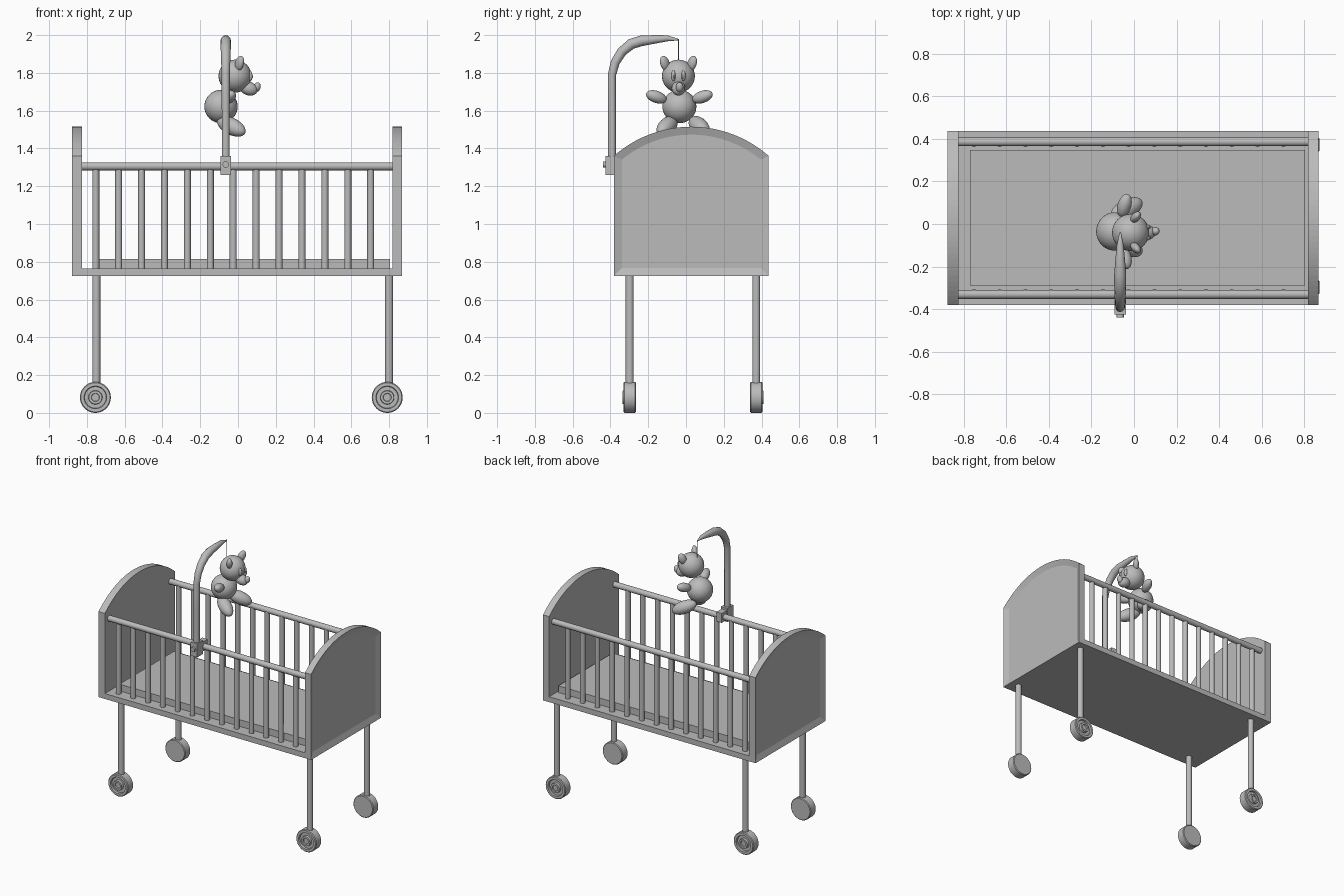
import bpy, bmesh, math
from mathutils import Vector, Matrix

old = bpy.data.objects.get("Cube")
if old:
    bpy.data.objects.remove(old, do_unlink=True)

grey = bpy.data.materials.new("plain_grey")
grey.use_nodes = True
COLOUR = (0.5, 0.5, 0.5, 1)
grey.diffuse_color = COLOUR
grey.node_tree.nodes["Principled BSDF"].inputs["Base Color"].default_value = COLOUR


def finish(name, bm, smooth=False):
    bmesh.ops.recalc_face_normals(bm, faces=bm.faces)
    mesh = bpy.data.meshes.new(name)
    bm.to_mesh(mesh)
    bm.free()
    mesh.materials.append(grey)
    ob = bpy.data.objects.new(name, mesh)
    bpy.context.collection.objects.link(ob)
    if smooth:
        bpy.ops.object.select_all(action='DESELECT')
        ob.select_set(True)
        bpy.context.view_layer.objects.active = ob
        bpy.ops.object.shade_smooth_by_angle(angle=math.radians(40))
    return ob


def box(name, lo, hi):
    lo, hi = Vector(lo), Vector(hi)
    bm = bmesh.new()
    bmesh.ops.create_cube(bm, size=1, matrix=Matrix.Translation((lo + hi) / 2) @ Matrix.Diagonal((*(hi - lo), 1)))
    return finish(name, bm)


def rod(name, a, b, r, sides=24):
    a, b = Vector(a), Vector(b)
    turn = (b - a).to_track_quat('Z', 'Y').to_matrix().to_4x4()
    bm = bmesh.new()
    bmesh.ops.create_cone(bm, cap_ends=True, segments=sides, radius1=r, radius2=r, depth=(b - a).length,
                          matrix=Matrix.Translation((a + b) / 2) @ turn)
    return finish(name, bm, True)


def blob(name, centre, radii, axis=(0, 0, 1)):
    # ellipsoid whose third radius lies along the axis
    turn = Vector(axis).to_track_quat('Z', 'Y').to_matrix().to_4x4()
    bm = bmesh.new()
    bmesh.ops.create_uvsphere(bm, u_segments=32, v_segments=20, radius=1,
                              matrix=Matrix.Translation(centre) @ turn @ Matrix.Diagonal((*radii, 1)))
    return finish(name, bm, True)


# Arched end panels with a recessed outer field
MID_Y, HALF, LOW, SHOULDER, PEAK = 0.028, 0.41, 0.725, 1.36, 1.515


def end_panel(name, inner, outer):
    rise = PEAK - SHOULDER
    radius = (HALF ** 2 + rise ** 2) / (2 * rise)
    sweep = math.asin(HALF / radius)
    outline = [(MID_Y - HALF, LOW), (MID_Y + HALF, LOW)]
    for i in range(33):
        a = sweep * (1 - i / 16)
        outline.append((MID_Y + radius * math.sin(a), PEAK - radius + radius * math.cos(a)))
    bm = bmesh.new()
    face = bm.faces.new([bm.verts.new((inner, y, z)) for y, z in outline])
    ext = bmesh.ops.extrude_face_region(bm, geom=[face], use_keep_orig=True)
    moved = [v for v in ext["geom"] if isinstance(v, bmesh.types.BMVert)]
    bmesh.ops.translate(bm, verts=moved, vec=(outer - inner, 0, 0))
    bmesh.ops.recalc_face_normals(bm, faces=bm.faces)
    field = [f for f in bm.faces if all(abs(v.co.x - outer) < 1e-5 for v in f.verts)]
    bmesh.ops.inset_region(bm, faces=field, thickness=0.042, depth=0, use_even_offset=True)
    bmesh.ops.translate(bm, verts=field[0].verts[:], vec=((inner - outer) * 0.3, 0, 0))
    return finish(name, bm)


X0, X1 = -0.826, 0.818
end_panel("right_end_panel", X0, -0.878)
end_panel("left_end_panel", X1, 0.868)

# Base board and mattress
box("base_board", (X0, MID_Y - HALF, LOW), (X1, MID_Y + HALF, 0.765))
box("mattress", (-0.77, -0.29, 0.765), (0.805, 0.347, 0.815))

# Side rails and bars
for side, y, shift in (("front", -0.331, 0.006), ("back", 0.387, -0.006)):
    rod(side + "_rail", (X0, y, 1.305), (X1, y, 1.305), 0.021)
    for i in range(13):
        x = -0.753 + 0.1213 * i
        rod(side + "_bar", (x, y + shift, 0.76), (x, y + shift, 1.3), 0.0185, 16)


# Wheel turned from a profile, with a ring groove and hub on its outer face
def wheel(name, x, y, out):
    profile = [(0, -0.033), (0.077, -0.033), (0.082, -0.028), (0.082, 0.028), (0.077, 0.033), (0.06, 0.033),
               (0.057, 0.02), (0.037, 0.02), (0.035, 0.038), (0.022, 0.038), (0.02, 0.03), (0, 0.03)]
    bm = bmesh.new()
    verts = [bm.verts.new((r, d * out, 0)) for r, d in profile]
    edges = [bm.edges.new(p) for p in zip(verts, verts[1:])]
    bmesh.ops.spin(bm, geom=verts + edges, cent=(0, 0, 0), axis=(0, 1, 0), angle=math.tau, steps=40)
    bmesh.ops.remove_doubles(bm, verts=bm.verts, dist=1e-5)
    bmesh.ops.translate(bm, verts=bm.verts, vec=(x, y, 0.082))
    finish(name, bm, True)


# Legs and wheels
for side, y, out in (("front", -0.298, -1), ("back", 0.372, 1)):
    for leg_x, wheel_x in ((-0.75, -0.755), (0.8, 0.79)):
        rod(side + "_leg", (leg_x, y, 0.12), (leg_x, y, LOW + 0.01), 0.021)
        wheel(side + "_wheel", wheel_x, y, out)

# Hanging arm: tapered tube along a bent path
ARM_X = -0.065
path = [(-0.392, 1.34, 0.021), (-0.392, 1.6, 0.021), (-0.392, 1.79, 0.022), (-0.375, 1.855, 0.024),
        (-0.34, 1.912, 0.026), (-0.29, 1.953, 0.028), (-0.235, 1.97, 0.028), (-0.16, 1.978, 0.022),
        (-0.1, 1.983, 0.016), (-0.04, 1.976, 0.004)]
curve = bpy.data.curves.new("hanging_arm", 'CURVE')
curve.dimensions = '3D'
curve.bevel_depth = 1
curve.bevel_resolution = 4
curve.use_fill_caps = True
spline = curve.splines.new('POLY')
spline.points.add(len(path) - 1)
for p, (y, z, r) in zip(spline.points, path):
    p.co = (ARM_X, y, z, 1)
    p.radius = r
spline.use_smooth = True
curve.materials.append(grey)
bpy.context.collection.objects.link(bpy.data.objects.new("hanging_arm", curve))

# Clamp, its knob and the string
box("clamp_front", (-0.092, -0.425, 1.26), (-0.038, -0.355, 1.36))
box("clamp_back", (-0.087, -0.355, 1.275), (-0.043, -0.295, 1.345))
rod("clamp_knob", (ARM_X, -0.44, 1.315), (ARM_X, -0.42, 1.315), 0.017)
rod("string", (ARM_X, -0.04, 1.98), (ARM_X, -0.04, 1.84), 0.002, 6)

# Toy bear, facing +x
BY = -0.04
blob("bear_body", (-0.09, BY + 0.005, 1.622), (0.088, 0.09, 0.088))
blob("bear_head", (-0.016, BY, 1.783), (0.087, 0.087, 0.087))
blob("bear_muzzle", (0.055, BY, 1.718), (0.036, 0.036, 0.05), (1, 0, -0.4))
blob("bear_nose", (0.1, BY + 0.006, 1.724), (0.02, 0.019, 0.027), (0.35, 0, 1))
for s, side in ((-1, "right"), (1, "left")):
    blob(side + "_eye", (0.06, BY + s * 0.026, 1.785), (0.012, 0.017, 0.029), (-0.1, 0, 1))
    blob(side + "_pupil", (0.07, BY + s * 0.024, 1.782), (0.006, 0.009, 0.015), (-0.1, 0, 1))
    blob(side + "_ear", (0.008, BY + s * 0.072, 1.85), (0.02, 0.027, 0.042), (0.3, s * 0.35, 1))
    blob(side + "_arm", (-0.045, BY + 0.005 + s * 0.122, 1.673), (0.032, 0.032, 0.058), (0.3, s, 0.35))
    blob(side + "_leg", (-0.035, BY + 0.025 + s * 0.085, 1.517), (0.045, 0.045, 0.088), (1, s * 0.55, -0.5))
